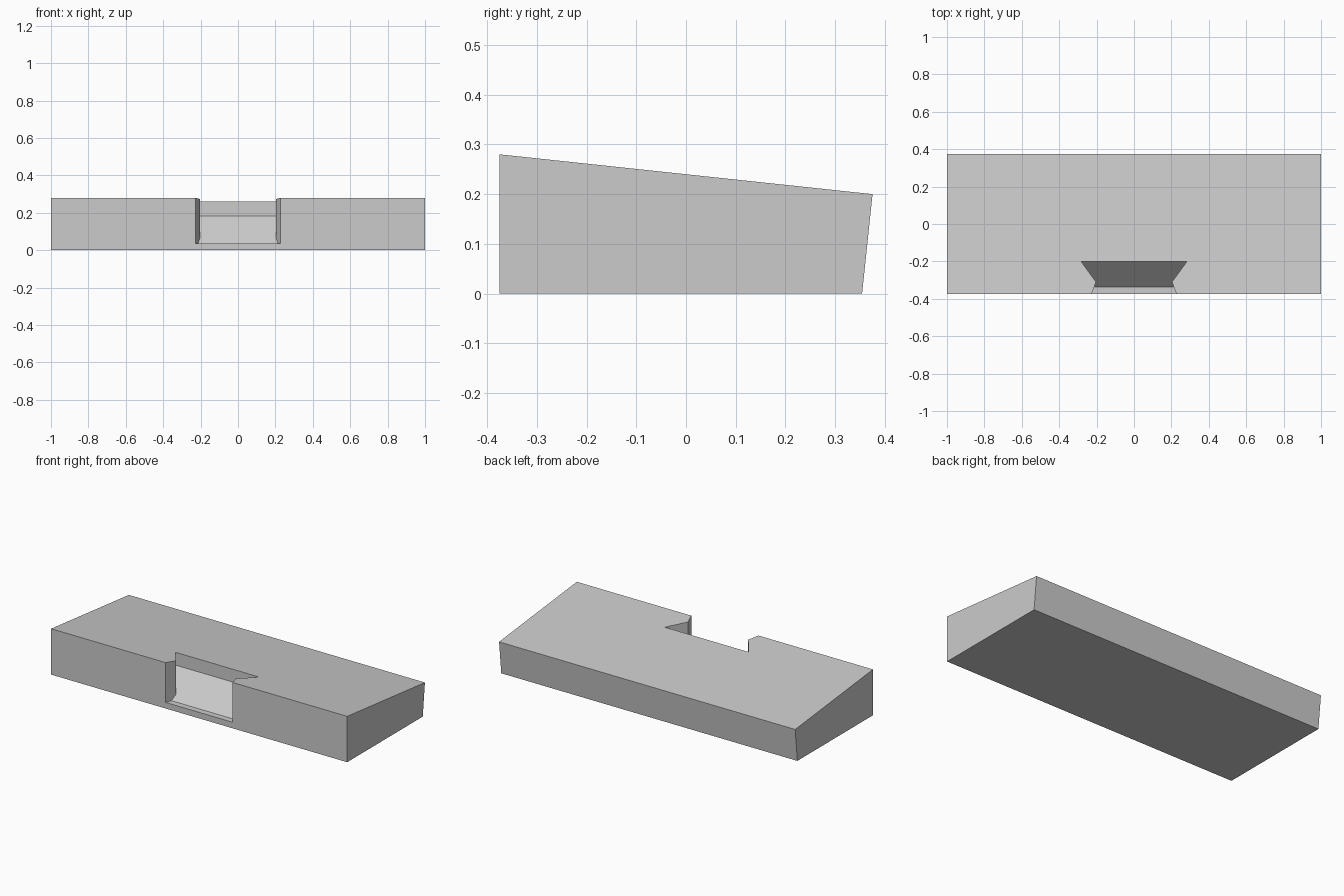
import bpy, bmesh
from mathutils import Vector

if "Cube" in bpy.data.objects:
    bpy.data.objects.remove(bpy.data.objects["Cube"])

grey = bpy.data.materials.new("plain grey")
grey.diffuse_color = (0.6, 0.6, 0.6, 1)
grey.use_nodes = True
grey.node_tree.nodes["Principled BSDF"].inputs["Base Color"].default_value = grey.diffuse_color


def prism(name, points, offset):
    """Extrude a closed polygon along an offset."""
    bm = bmesh.new()
    face = bm.faces.new([bm.verts.new(p) for p in points])
    ext = bmesh.ops.extrude_face_region(bm, geom=[face])
    moved = [v for v in ext["geom"] if isinstance(v, bmesh.types.BMVert)]
    bmesh.ops.translate(bm, verts=moved, vec=Vector(offset))
    bmesh.ops.recalc_face_normals(bm, faces=bm.faces)
    mesh = bpy.data.meshes.new(name)
    bm.to_mesh(mesh)
    bm.free()
    mesh.materials.append(grey)
    obj = bpy.data.objects.new(name, mesh)
    bpy.context.collection.objects.link(obj)
    return obj


def boolean(target, cutter, operation):
    mod = target.modifiers.new(operation.lower(), 'BOOLEAN')
    mod.operation = operation
    mod.solver = 'EXACT'
    mod.object = cutter
    bpy.context.view_layer.objects.active = target
    bpy.ops.object.modifier_apply(modifier=mod.name)
    bpy.data.objects.remove(cutter, do_unlink=True)


# Wedge block: sloping top, slightly leaning back
side = [(-0.375, 0), (0.354, 0), (0.375, 0.2), (-0.375, 0.28)]
block = prism("wedge_block", [(-1, y, z) for y, z in side], (2, 0, 0))

# Slot outline from above: flared mouth, narrow neck, wide dovetail back
half = [(0.237, -0.4), (0.227, -0.375), (0.203, -0.31), (0.283, -0.2)]
outline = half + [(-x, y) for x, y in reversed(half)]
slot = prism("slot_cutter", [(x, y, 0.01) for x, y in outline], (0, 0, 0.5))

# Slot depth: short flat floor, ramp, then upright back wall
depth = [(-0.5, 0.037), (-0.338, 0.037), (-0.2, 0.183), (-0.2, 0.26),
         (-0.15, 0.26), (-0.15, 0.4), (-0.5, 0.4)]
ramp = prism("ramp_cutter", [(-0.5, y, z) for y, z in depth], (1, 0, 0))
boolean(slot, ramp, 'INTERSECT')
boolean(block, slot, 'DIFFERENCE')
